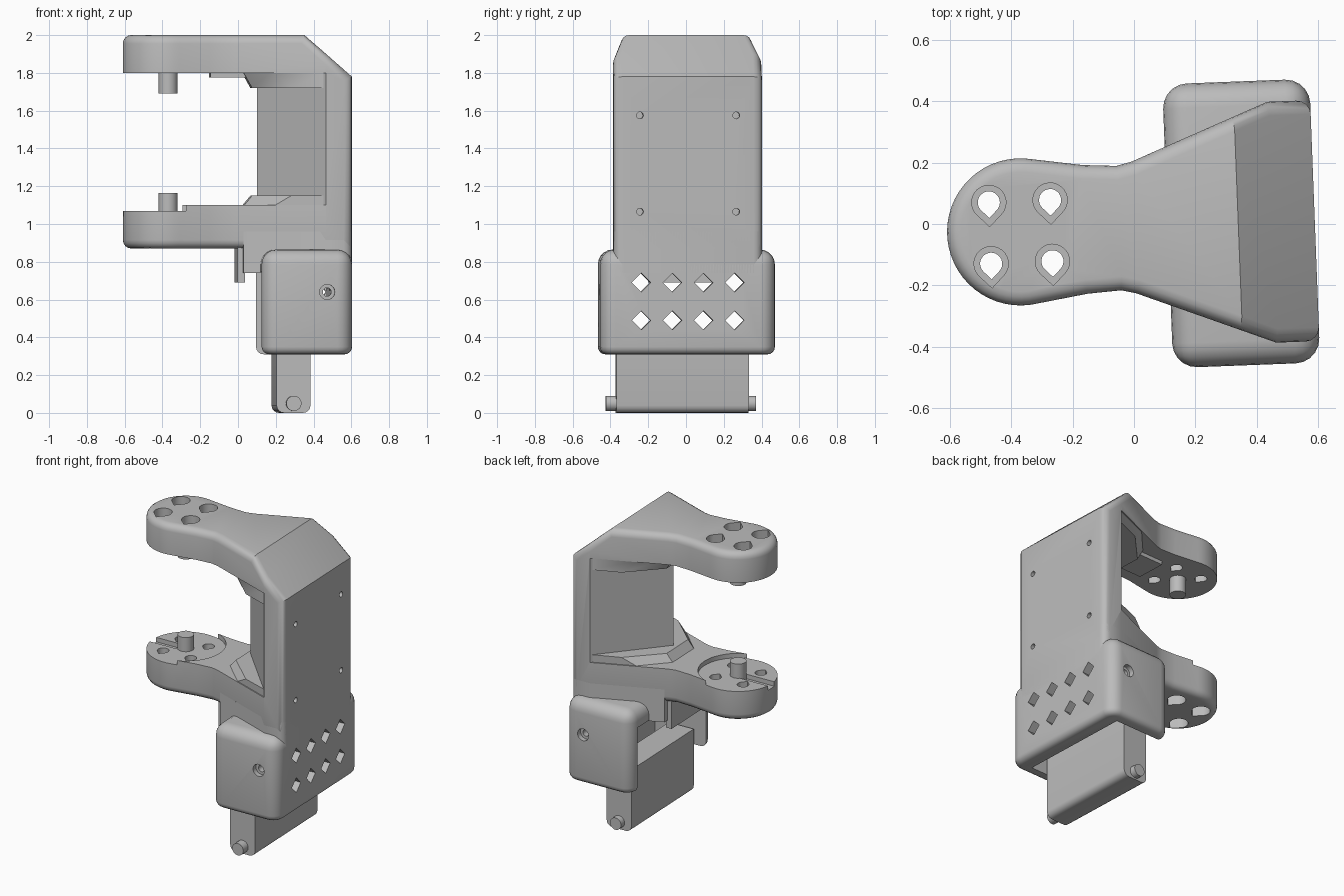
import bpy, bmesh
from math import sin, cos, pi, radians
from mathutils import Matrix, Vector

cube = bpy.data.objects.get("Cube")
if cube:
    bpy.data.objects.remove(cube)

mat = bpy.data.materials.new("plain grey")
mat.use_nodes = True
GREY = (0.5, 0.5, 0.5, 1)
mat.diffuse_color = GREY
mat.node_tree.nodes["Principled BSDF"].inputs["Base Color"].default_value = GREY
parts = []


def finish(name, bm, keep=True):
    bmesh.ops.recalc_face_normals(bm, faces=bm.faces[:])
    me = bpy.data.meshes.new(name)
    bm.to_mesh(me)
    bm.free()
    me.materials.append(mat)
    ob = bpy.data.objects.new(name, me)
    bpy.context.collection.objects.link(ob)
    if keep:
        parts.append(ob)
    return ob


def loft(bm, low, high, z0, z1):
    a = [bm.verts.new((x, y, z0)) for x, y in low]
    b = [bm.verts.new((x, y, z1)) for x, y in high]
    bm.faces.new(a[::-1])
    bm.faces.new(b)
    for i in range(len(a)):
        j = (i + 1) % len(a)
        bm.faces.new((a[i], a[j], b[j], b[i]))


def round_edges(bm, test, size, segments=4):
    bm.normal_update()
    edges = [e for e in bm.edges if test(e)]
    bmesh.ops.bevel(bm, geom=edges, offset=size, segments=segments,
                    profile=0.5, affect='EDGES', clamp_overlap=True)


def box_points(x0, x1, y0, y1):
    return [(x0, y0), (x1, y0), (x1, y1), (x0, y1)]


def circle(cx, cy, r, n=32):
    return [(cx + r * cos(2 * pi * i / n), cy + r * sin(2 * pi * i / n)) for i in range(n)]


def teardrop(cx, cy, r):
    arc = [radians(-45 + 270 * i / 20) for i in range(21)]
    return [(cx + r * cos(t), cy + r * sin(t)) for t in arc] + [(cx, cy - r * 1.414)]


def mirrored(half):
    return half + [(x, -y) for x, y in reversed(half)]


def prism(name, pts, z0, z1, keep=True):
    bm = bmesh.new()
    loft(bm, pts, pts, z0, z1)
    return finish(name, bm, keep)


def rod(name, pts, axis, lo, hi, keep=True):
    """Prism along x (points are y,z) or along y (points are x,z)."""
    bm = bmesh.new()
    loft(bm, pts, pts, lo, hi)
    for v in bm.verts:
        a, b, c = v.co
        v.co = (c, a, b) if axis == 'x' else (a, c, b)
    return finish(name, bm, keep)


def cut(target, cutters):
    bpy.context.view_layer.objects.active = target
    for c in cutters:
        m = target.modifiers.new("cut", 'BOOLEAN')
        m.operation, m.solver, m.object = 'DIFFERENCE', 'EXACT', c
        bpy.ops.object.modifier_apply(modifier=m.name)
        bpy.data.objects.remove(c)


# Outline shared by both arms: round end, neck, flare to the back plate
CX, BACK, HALF = -0.37, 0.59, 0.393
arc = [radians(180 - 105 * (i + 0.5) / 16) for i in range(16)]
half = [(CX + 0.24 * cos(t), 0.24 * sin(t)) for t in arc]
half += [(-0.16, 0.21), (-0.05, 0.203), (0.0, 0.215), (0.45, HALF), (BACK, HALF)]
outline = mirrored(half)


def outer_edge(e):
    a, b = (v.co for v in e.verts)
    d = (b - a).normalized()
    if abs(d.z) > 0.99:
        return min(a.x, b.x) > 0.55
    return not (abs(d.y) > 0.99 and min(a.x, b.x) > 0.1)


# C-shaped frame
bm = bmesh.new()
loft(bm, outline, outline, 0.87, 2.0)
cutres = bmesh.ops.bisect_plane(bm, geom=bm.verts[:] + bm.edges[:] + bm.faces[:],
                                plane_co=Vector((0.34, 0, 2.0)),
                                plane_no=Vector((0.22, 0, 0.25)), clear_outer=True)
rim = [g for g in cutres["geom_cut"] if isinstance(g, bmesh.types.BMEdge)]
bmesh.ops.contextual_create(bm, geom=rim)
round_edges(bm, outer_edge, 0.045)
frame = finish("clamp_frame", bm)

gap = [(-1, -1), (0.45, -1), (0.45, -HALF), (0.1, 0), (0.45, HALF), (0.45, 1), (-1, 1)]
cutters = [prism("gap_cutter", gap, 1.10, 1.80, False),
           prism("disc_pocket", circle(CX, 0, 0.245, 48), 1.07, 1.5, False),
           prism("slot", box_points(-0.8, CX, -0.035, 0.035), 1.04, 1.5, False)]
for sx in (-0.1, 0.1):
    for sy in (-0.1, 0.1):
        x, y = CX + sx, sy
        cutters += [prism("hole", teardrop(x, y, 0.036), 0.5, 2.5, False),
                    prism("top_sink", teardrop(x, y, 0.056), 1.92, 2.5, False),
                    prism("low_sink", teardrop(x, y, 0.056), 0.5, 0.95, False)]
for y in (-0.255, 0.255):
    for z in (1.065, 1.575):
        cutters.append(rod("screw_hole", circle(y, z, 0.018, 16), 'x', 0.52, 0.8, False))
cut(frame, cutters)

# Gussets where the column meets the arms
small = mirrored([(0.07, 0.12), (0.27, 0.318), (0.45, 0.385)])
large = mirrored([(0.02, 0.12), (0.17, 0.275), (0.45, 0.385)])
for name, z0, z1 in (("upper_gusset", 1.81, 1.72), ("lower_gusset", 1.09, 1.15)):
    bm = bmesh.new()
    loft(bm, large, small, z0, z1)
    finish(name, bm)
prism("upper_pad", box_points(-0.15, 0.18, -0.1, 0.1), 1.775, 1.82)

# Pivot pins of the arms
prism("upper_pin", circle(CX, 0, 0.05), 1.69, 1.83)
prism("lower_pin", circle(CX, 0, 0.05), 1.0, 1.165)

# Column base and the flap hanging below the lower arm
base = mirrored([(0.02, 0.223), (0.45, HALF), (BACK, HALF)])
bm = bmesh.new()
loft(bm, base, base, 0.74, 0.96)
round_edges(bm, lambda e: all(v.co.x > 0.55 for v in e.verts)
            and abs(e.verts[0].co.z - e.verts[1].co.z) > 0.1, 0.045)
finish("column_base", bm)
prism("neck_flap", box_points(-0.01, 0.03, -0.19, 0.19), 0.69, 0.92)

# Hollow rounded housing with diamond vents and side holes
bm = bmesh.new()
shell = box_points(0.11, BACK, -0.463, 0.463)
loft(bm, shell, shell, 0.31, 0.865)
round_edges(bm, lambda e: all(v.co.z > 0.5 for v in e.verts)
            or abs(e.verts[0].co.z - e.verts[1].co.z) > 0.1, 0.08, 5)
round_edges(bm, lambda e: all(v.co.z < 0.32 for v in e.verts), 0.04)
housing = finish("housing", bm)
cutters = [prism("cavity", box_points(-0.2, 0.48, -0.385, 0.385), 0.1, 0.745, False)]
for i in range(4):
    y = -0.248 + i * 0.165
    for z in (0.49, 0.69):
        cutters.append(rod("vent", circle(y, z, 0.05, 4), 'x', 0.3, 0.9, False))
cutters.append(rod("side_hole", circle(0.455, 0.64, 0.022), 'y', -0.7, 0.7, False))
for lo, hi in ((-0.7, -0.43), (0.43, 0.7)):
    cutters.append(rod("side_sink", circle(0.455, 0.64, 0.04), 'y', lo, hi, False))
cut(housing, cutters)

# Tongue with its hinge pin
bm = bmesh.new()
tongue = box_points(0.19, 0.37, -0.37, 0.33)
loft(bm, tongue, tongue, 0, 0.42)
round_edges(bm, lambda e: all(v.co.z < 0.01 for v in e.verts)
            and abs(e.verts[0].co.y - e.verts[1].co.y) > 0.5, 0.04)
finish("tongue", bm)
rod("hinge_pin", circle(0.28, 0.05, 0.04), 'y', -0.425, 0.37)

# Shade and set the slight turn of the whole assembly
turn = Matrix.Translation((0, -0.0115, 0)) @ Matrix.Rotation(0.0384, 4, 'Z')
bpy.ops.object.select_all(action='DESELECT')
for ob in parts:
    ob.data.transform(turn)
    ob.select_set(True)
bpy.context.view_layer.objects.active = frame
bpy.ops.object.shade_smooth_by_angle(angle=radians(35))
